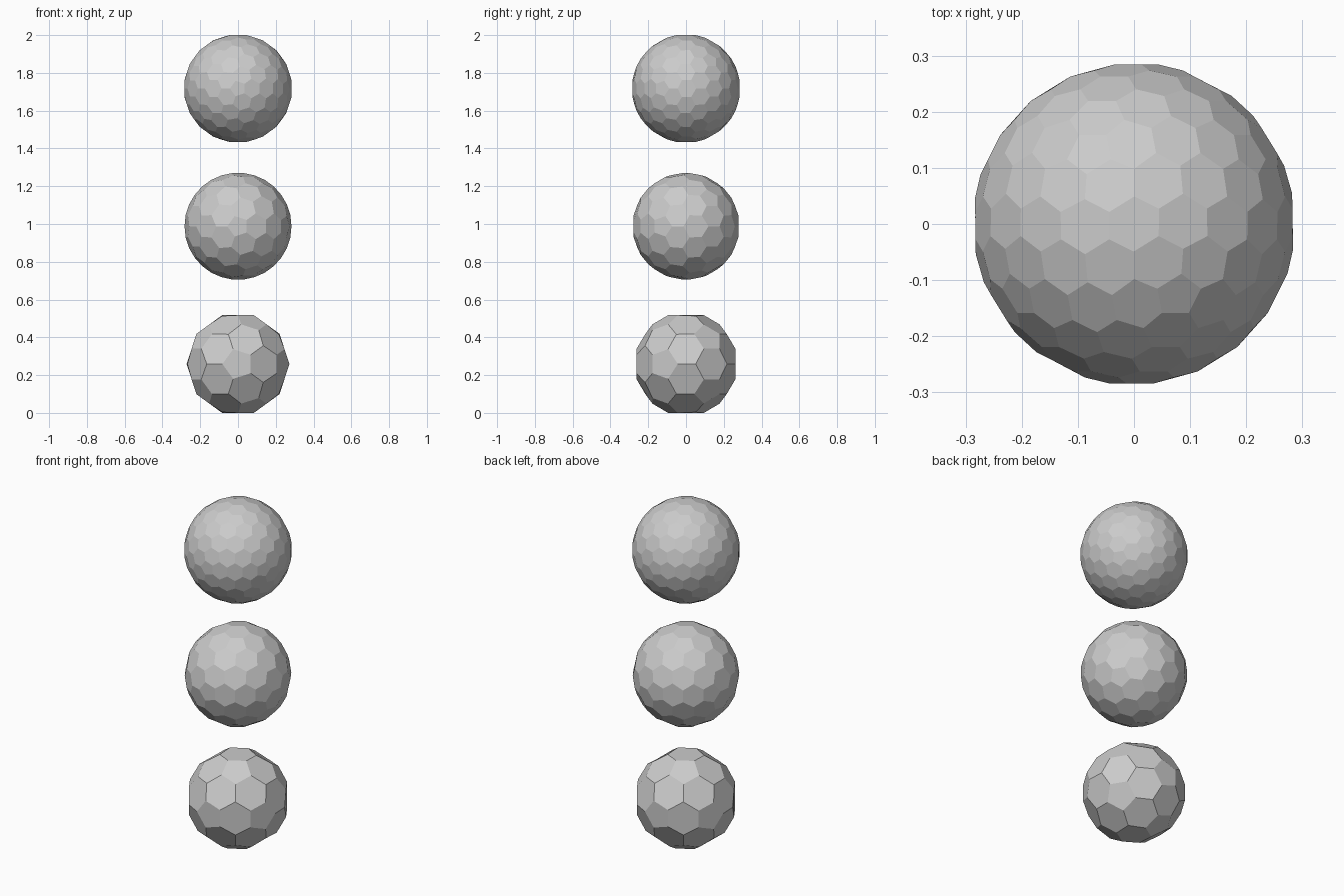
import bpy
import bmesh
from math import sin, cos, atan, atan2, radians
from mathutils import Vector

RADIUS = 0.2917          # radius of the underlying geodesic sphere
SPACING = 2.5 * RADIUS   # distance between ball centres
BASE = 0.2587            # height of the lowest ball centre

if "Cube" in bpy.data.objects:
    bpy.data.objects.remove(bpy.data.objects["Cube"])

grey = bpy.data.materials.new("plain_grey")
grey.use_nodes = True
grey.diffuse_color = (0.6, 0.6, 0.6, 1)
grey.node_tree.nodes["Principled BSDF"].inputs["Base Color"].default_value = (0.6, 0.6, 0.6, 1)


def icosahedron():
    """Unit icosahedron with one corner at each end of the y axis."""
    lat = atan(0.5)
    bm = bmesh.new()
    for side in (1, -1):
        bm.verts.new((0, side, 0))
        for k in range(5):
            a = radians(72 * k + (180 if side > 0 else 0))
            bm.verts.new((cos(lat) * cos(a), side * sin(lat), cos(lat) * sin(a)))
    bmesh.ops.convex_hull(bm, input=bm.verts[:])
    return bm


def geodesic(n):
    """Split each icosahedron face into n * n triangles on the sphere."""
    ico = icosahedron()
    arc = atan(2)
    bm = bmesh.new()
    for face in ico.faces:
        a, b, c = (v.co for v in face.verts)
        grid = {}
        for i in range(n + 1):
            for j in range(n + 1 - i):
                p = (sin(arc * i / n) * a + sin(arc * j / n) * b
                     + sin(arc * (n - i - j) / n) * c)
                grid[i, j] = bm.verts.new(p.normalized())
        for i in range(n):
            for j in range(n - i):
                bm.faces.new((grid[i, j], grid[i + 1, j], grid[i, j + 1]))
                if i + j < n - 1:
                    bm.faces.new((grid[i + 1, j], grid[i + 1, j + 1], grid[i, j + 1]))
    ico.free()
    bmesh.ops.remove_doubles(bm, verts=bm.verts[:], dist=0.001)
    return bm


def panelled_ball(name, n, height):
    """Ball of pentagons and hexagons: the dual of a geodesic sphere."""
    geo = geodesic(n)
    bm = bmesh.new()
    corner = {f: bm.verts.new(f.calc_center_median() * RADIUS) for f in geo.faces}
    for v in geo.verts:
        u = v.co.orthogonal().normalized()
        w = v.co.cross(u)
        ring = sorted((corner[f] for f in v.link_faces),
                      key=lambda p: atan2(p.co.dot(w), p.co.dot(u)))
        bm.faces.new(ring)
    mesh = bpy.data.meshes.new(name)
    bm.to_mesh(mesh)
    bm.free()
    geo.free()
    mesh.materials.append(grey)
    ball = bpy.data.objects.new(name, mesh)
    ball.location = Vector((0, 0, height))
    bpy.context.collection.objects.link(ball)


# Three balls in a column, with finer panels towards the top
for step, name in enumerate(("lower_ball", "middle_ball", "upper_ball")):
    panelled_ball(name, step + 2, BASE + step * SPACING)
